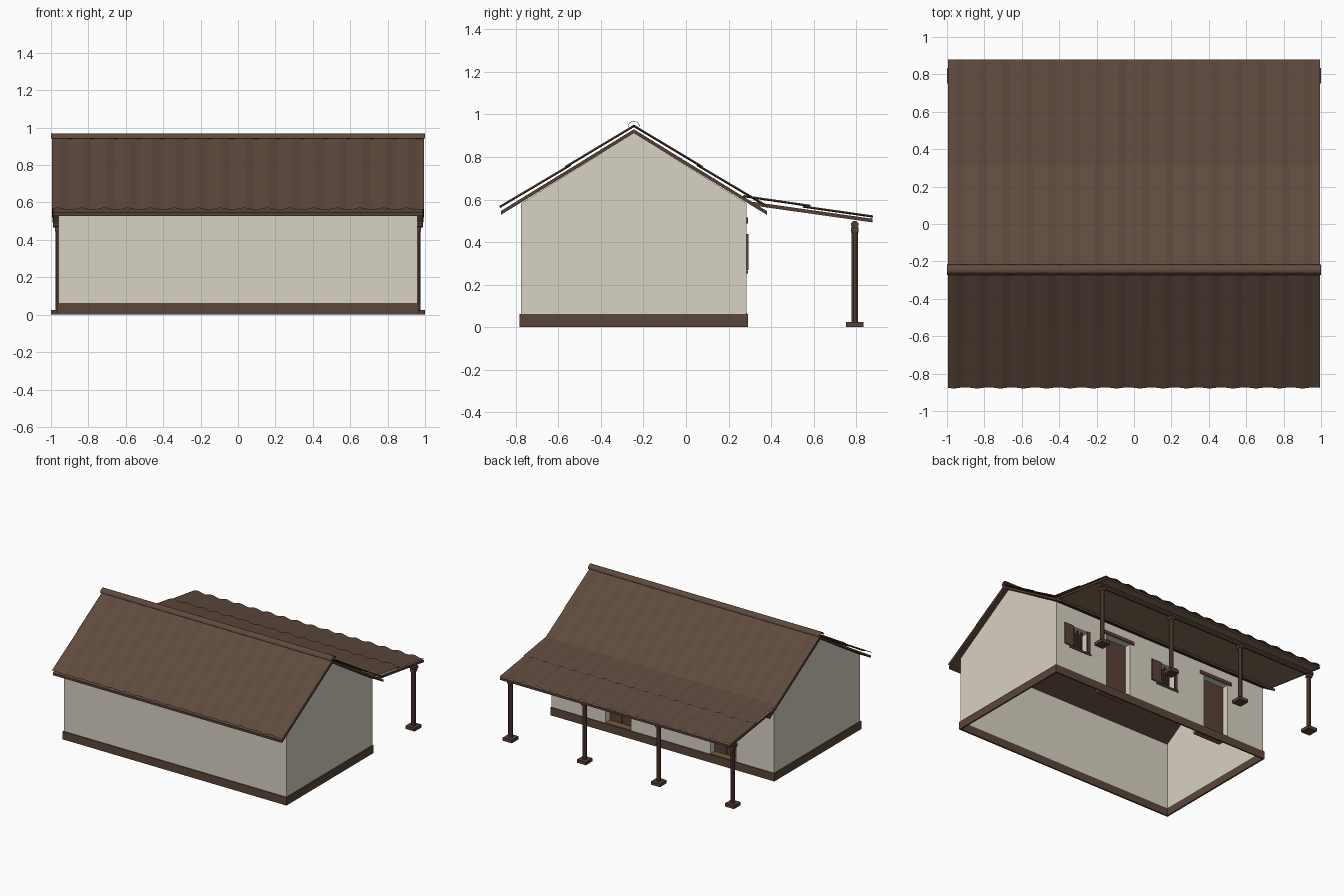
import bpy, bmesh, math
from mathutils import Vector

if "Cube" in bpy.data.objects:
    bpy.data.objects.remove(bpy.data.objects["Cube"])


def mat(name, r, g, b):
    m = bpy.data.materials.new(name)
    lin = [((c / 255 + 0.055) / 1.055) ** 2.4 for c in (r, g, b)]
    m.diffuse_color = (*lin, 1)
    m.use_nodes = True
    m.node_tree.nodes["Principled BSDF"].inputs["Base Color"].default_value = m.diffuse_color
    return m


PLASTER = mat("plaster", 217, 210, 195)
TILE = mat("roof_tile", 95, 74, 62)
WOOD = mat("brown_wood", 85, 64, 55)
BASE = mat("plinth_brown", 90, 70, 57)
CEILING = mat("porch_ceiling", 138, 121, 92)
DOOR = mat("door_wood", 90, 66, 56)
SILL = mat("tan_wood", 118, 92, 64)

RIDGE_Y = -0.245


def finish(name, bm, m):
    bmesh.ops.recalc_face_normals(bm, faces=bm.faces)
    me = bpy.data.meshes.new(name)
    bm.to_mesh(me)
    bm.free()
    me.materials.append(m)
    ob = bpy.data.objects.new(name, me)
    bpy.context.collection.objects.link(ob)
    return ob


def prism(name, profile, x0, x1, m):
    """Extrude a closed (y, z) profile along x."""
    bm = bmesh.new()
    f = bm.faces.new([bm.verts.new((x0, y, z)) for y, z in profile])
    ext = bmesh.ops.extrude_face_region(bm, geom=[f])["geom"]
    vs = [v for v in ext if isinstance(v, bmesh.types.BMVert)]
    bmesh.ops.translate(bm, verts=vs, vec=(x1 - x0, 0, 0))
    return finish(name, bm, m)


def box(name, x0, x1, y0, y1, z0, z1, m):
    return prism(name, [(y0, z0), (y1, z0), (y1, z1), (y0, z1)], x0, x1, m)


def slab(name, a, b, t, x, m):
    """Sloping board whose top runs from a to b in (y, z)."""
    return prism(name, [a, b, (b[0], b[1] - t), (a[0], a[1] - t)], -x, x, m)


def tile_row(name, a, b, amp=0.006, waves=16, seg=6):
    """Thin corrugated sheet whose crests run from a to b in (y, z)."""
    bm = bmesh.new()
    slope = Vector((b[0] - a[0], b[1] - a[1])).normalized()
    normal = Vector((-slope.y, slope.x))
    if normal.y < 0:
        normal = -normal
    rows = []
    for i in range(waves * seg + 1):
        x = -0.995 + 1.99 * i / (waves * seg)
        w = normal * (amp * math.sin(2 * math.pi * i / seg) - amp)
        rows.append([bm.verts.new((x, y + w.x, z + w.y)) for y, z in (a, b)])
    for p, q in zip(rows, rows[1:]):
        f = bm.faces.new((p[0], p[1], q[1], q[0]))
        f.normal_update()
    ob = finish(name, bm, TILE)
    if ob.data.polygons[0].normal.z < 0:
        ob.data.flip_normals()
    return ob


def cut(ob, cutter):
    mod = ob.modifiers.new("cut", "BOOLEAN")
    mod.operation = "DIFFERENCE"
    mod.solver = "EXACT"
    mod.object = cutter
    bpy.context.view_layer.objects.active = ob
    bpy.ops.object.modifier_apply(modifier=mod.name)
    bpy.data.objects.remove(cutter)


def reveal(name, x, r, z0, z1):
    """Plaster jambs and head lining an opening behind the wall face."""
    t = 0.004
    for s in (-1, 1):
        a, b = sorted((x + s * r, x + s * (r + t)))
        box(f"{name}_jamb_{s}", a, b, 0.222, 0.282, z0, z1, PLASTER)
    box(f"{name}_head", x - r, x + r, 0.222, 0.282, z1, z1 + t, PLASTER)


DOORS = (0.385, -0.52)
WINDOWS = (0.74, -0.07)

# Thin walls with gables, open below
walls = prism("walls", [(-0.775, 0.06), (0.285, 0.06), (0.285, 0.582),
                        (RIDGE_Y, 0.913), (-0.775, 0.582)], -0.96, 0.96, PLASTER)
cut(walls, box("hollow", -0.955, 0.955, -0.77, 0.28, -0.2, 1.2, PLASTER))
for i, x in enumerate(DOORS):
    cut(walls, box("door_hole", x - 0.11, x + 0.11, 0.15, 0.4, 0.03, 0.485, PLASTER))
    reveal(f"door_{i}", x, 0.11, 0.06, 0.485)
for i, x in enumerate(WINDOWS):
    cut(walls, box("window_hole", x - 0.075, x + 0.075, 0.15, 0.4, 0.265, 0.435, PLASTER))
    reveal(f"window_{i}", x, 0.075, 0.265, 0.435)

# Plinth skirt
plinth = box("plinth", -0.967, 0.967, -0.783, 0.291, 0, 0.062, BASE)
cut(plinth, box("plinth_hollow", -0.955, 0.955, -0.77, 0.28, -0.2, 0.3, BASE))

# Doors with planks, lintels and thresholds
for i, x in enumerate(DOORS):
    box(f"door_leaf_{i}", x - 0.11, x + 0.11, 0.222, 0.232, 0.06, 0.485, DOOR)
    for k in (-1, 1):
        box(f"door_plank_{i}_{k}", x + k * 0.053 - 0.05, x + k * 0.053 + 0.05,
            0.23, 0.236, 0.07, 0.475, DOOR)
    box(f"door_lintel_{i}", x - 0.145, x + 0.145, 0.222, 0.292, 0.487, 0.515, WOOD)
    box(f"threshold_{i}", x - 0.12, x + 0.12, 0.18, 0.286, 0.045, 0.066, SILL)

# Windows: bars, lintel, sill and open shutters
for i, x in enumerate(WINDOWS):
    for k in (-1, 0, 1):
        bx = x + k * 0.037
        box(f"window_bar_{i}_{k}", bx - 0.005, bx + 0.005, 0.25, 0.26, 0.265, 0.435, WOOD)
    box(f"window_sill_{i}", x - 0.1, x + 0.1, 0.23, 0.291, 0.252, 0.267, WOOD)
    for s, w in ((1, 0.085), (-1, 0.025)):
        a, b = sorted((x + s * 0.062, x + s * (0.062 + w)))
        box(f"shutter_{i}_{s}", a, b, 0.284, 0.294, 0.268, 0.438, DOOR)

# Main roof: boards and two overlapping tile rows on each side
for s, side in ((-1, "front"), (1, "rear")):
    def at(d, z):
        return (RIDGE_Y + s * d, z)
    slab(f"{side}_roof_boards", at(0, 0.93), at(0.625, 0.546), 0.018, 0.99, WOOD)
    tile_row(f"{side}_lower_tiles", at(0.3, 0.768), at(0.634, 0.57))
    tile_row(f"{side}_upper_tiles", at(0, 0.953), at(0.325, 0.758))

# Half-round ridge cap
arc = [(math.cos(math.pi * k / 8), math.sin(math.pi * k / 8)) for k in range(9)]
prism("ridge_cap", [(RIDGE_Y + 0.028 * c, 0.941 + 0.028 * s) for c, s in arc]
      + [(RIDGE_Y + 0.026 * c, 0.941 + 0.026 * s) for c, s in reversed(arc)],
      -1.0, 1.0, TILE)

# Porch roof
slab("porch_boards", (0.3, 0.59), (0.873, 0.509), 0.015, 0.99, CEILING)
slab("porch_eave_board", (0.868, 0.5135), (0.876, 0.5095), 0.017, 0.992, WOOD)
for s in (-1, 1):
    x = s * 0.988
    prism(f"porch_side_board_{s}", [(0.3, 0.591), (0.874, 0.51), (0.874, 0.493), (0.3, 0.574)],
          x - 0.004, x + 0.004, WOOD)
tile_row("porch_lower_tiles", (0.55, 0.573), (0.88, 0.526))
tile_row("porch_upper_tiles", (0.27, 0.622), (0.585, 0.576))


# Porch beam, posts and feet
def octagon(cx, cy, r):
    return [(cx + r * math.cos(math.pi / 4 * (k + 0.5)),
             cy + r * math.sin(math.pi / 4 * (k + 0.5))) for k in range(8)]


PY = 0.793
prism("porch_beam", octagon(PY, 0.482, 0.018), -0.99, 0.99, WOOD)
for i in range(4):
    x = -0.96 + 0.64 * i
    post = prism(f"post_{i}", octagon(0, 0, 0.017), 0.024, 0.47, WOOD)
    for v in post.data.vertices:
        h, a, b = v.co
        v.co = (x + a, PY + b, h)
    box(f"foot_{i}", x - 0.039, x + 0.039, PY - 0.041, PY + 0.041, 0, 0.025, WOOD)
    box(f"post_cap_{i}", x - 0.019, x + 0.019, PY - 0.018, PY + 0.018, 0.445, 0.468, WOOD)
